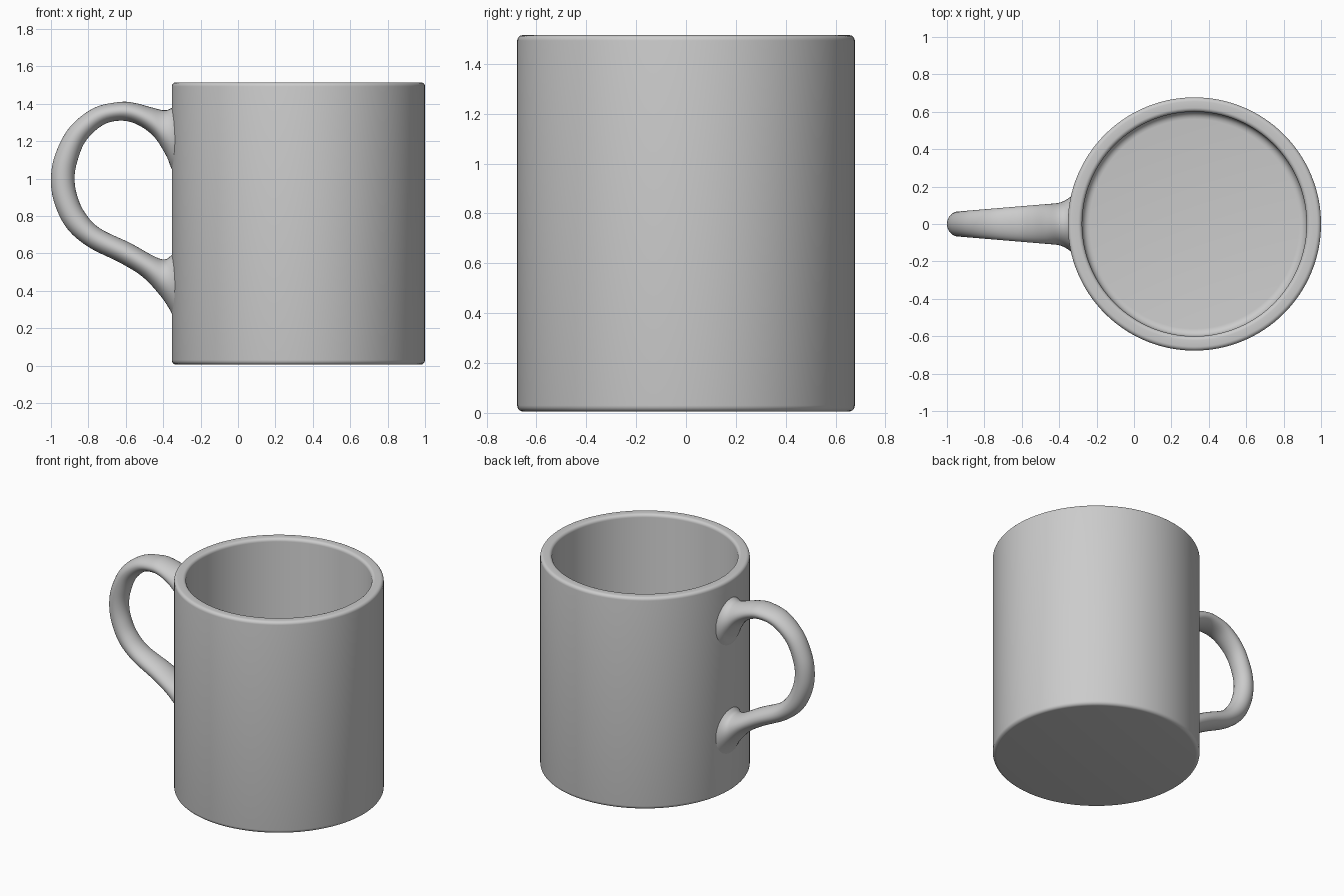
import bpy, bmesh, math
from mathutils import Vector

if "Cube" in bpy.data.objects:
    bpy.data.objects.remove(bpy.data.objects["Cube"])


def finish(name, bm, angle):
    bmesh.ops.recalc_face_normals(bm, faces=bm.faces)
    mesh = bpy.data.meshes.new(name)
    bm.to_mesh(mesh)
    bm.free()
    obj = bpy.data.objects.new(name, mesh)
    bpy.context.collection.objects.link(obj)
    bpy.ops.object.select_all(action='DESELECT')
    bpy.context.view_layer.objects.active = obj
    obj.select_set(True)
    bpy.ops.object.shade_smooth_by_angle(angle=math.radians(angle))
    return obj


def bridge(bm, rings):
    for a, b in zip(rings, rings[1:]):
        n = len(a)
        for i in range(n):
            j = (i + 1) % n
            bm.faces.new((a[i], a[j], b[j], b[i]))
    bm.faces.new(rings[0])
    bm.faces.new(rings[-1])


def rounded(r, z, rad, start, end, steps=5):
    # quarter arc in the (radius, height) plane
    return [(r + rad * math.cos(t), z + rad * math.sin(t)) for t in
            (math.radians(start + (end - start) * k / steps) for k in range(steps + 1))]


# Cup: one closed lathe profile, outside then inside
CX, SEG = 0.323, 128
profile = (rounded(0.652, 0.03, 0.025, -90, 0)
           + rounded(0.655, 1.493, 0.022, 0, 90)
           + rounded(0.622, 1.493, 0.022, 90, 180)
           + rounded(0.56, 0.12, 0.04, 0, -90))
bm = bmesh.new()
rings = [[bm.verts.new((CX + r * math.cos(2 * math.pi * i / SEG),
                        r * math.sin(2 * math.pi * i / SEG), z)) for i in range(SEG)]
         for r, z in profile]
bridge(bm, rings)
finish("cup", bm, 50)

# Handle: outer and inner edge of the loop (x, z, x, z) from top joint to bottom joint
stations = [
    (-0.325, 1.405, -0.325, 1.00), (-0.36, 1.375, -0.358, 1.06),
    (-0.40, 1.366, -0.385, 1.125), (-0.47, 1.383, -0.45, 1.225),
    (-0.55, 1.404, -0.54, 1.29), (-0.63, 1.41, -0.63, 1.31),
    (-0.77, 1.378, -0.725, 1.285), (-0.90, 1.275, -0.815, 1.20),
    (-0.977, 1.13, -0.86, 1.09), (-1.0, 1.0, -0.874, 1.0),
    (-0.982, 0.87, -0.86, 0.91), (-0.915, 0.735, -0.82, 0.82),
    (-0.80, 0.635, -0.74, 0.735), (-0.63, 0.55, -0.575, 0.655),
    (-0.51, 0.475, -0.455, 0.588), (-0.42, 0.38, -0.395, 0.568),
    (-0.368, 0.305, -0.36, 0.587), (-0.325, 0.22, -0.325, 0.63)]


def spline(points, steps):
    # Catmull-Rom through the stations
    pts = [Vector(p) for p in points]
    pts = [2 * pts[0] - pts[1]] + pts + [2 * pts[-1] - pts[-2]]
    out = []
    for a, b, c, d in zip(pts, pts[1:], pts[2:], pts[3:]):
        for k in range(steps):
            t = k / steps
            out.append(0.5 * (2 * b + (c - a) * t + (2 * a - 5 * b + 4 * c - d) * t * t
                              + (3 * b - a - 3 * c + d) * t ** 3))
    return out + [pts[-2]]


bm = bmesh.new()
rings = []
for ox, oz, ix, iz in spline(stations, 6):
    mx, mz = (ox + ix) / 2, (oz + iz) / 2
    flare = max(0.0, (mx + 0.42) / 0.095)
    width = 0.067 + 0.083 * (mx + 0.94) + 0.04 * flare ** 2
    ring = []
    for i in range(32):
        a = 2 * math.pi * i / 32
        ring.append(bm.verts.new((mx + (ox - mx) * math.cos(a), width * math.sin(a),
                                  mz + (oz - mz) * math.cos(a))))
    rings.append(ring)
bridge(bm, rings)
finish("handle", bm, 60)
